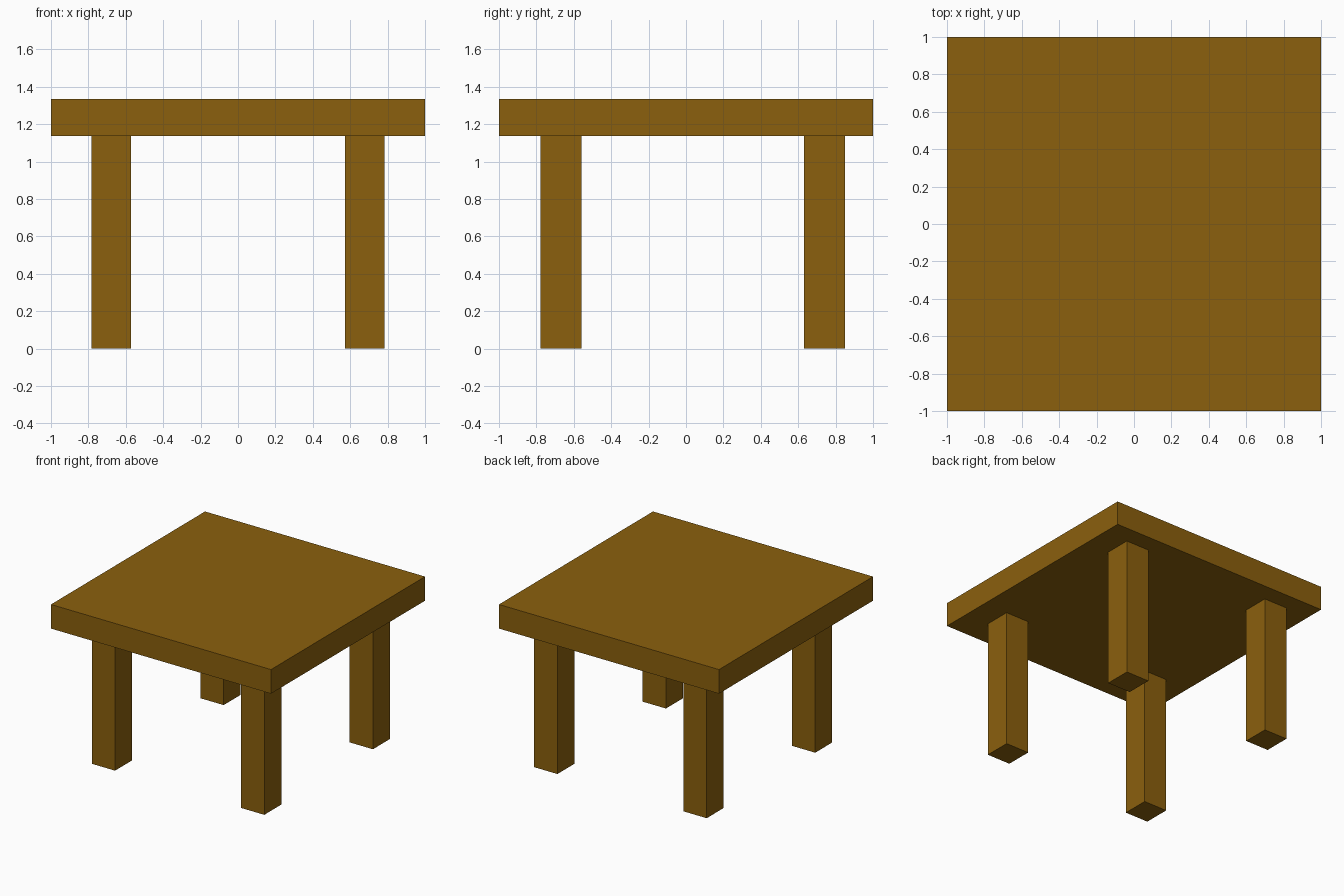
import bpy

if "Cube" in bpy.data.objects:
    bpy.data.objects.remove(bpy.data.objects["Cube"])

wood = bpy.data.materials.new("brown wood")
wood.diffuse_color = (0.258, 0.117, 0.004, 1.0)
wood.use_nodes = True
wood.node_tree.nodes["Principled BSDF"].inputs["Base Color"].default_value = wood.diffuse_color


def box(name, lo, hi):
    """Axis-aligned box between two corners, with its origin at the centre."""
    centre = [(a + b) / 2 for a, b in zip(lo, hi)]
    bpy.ops.mesh.primitive_cube_add(size=1, location=centre)
    ob = bpy.context.object
    ob.name = name
    ob.scale = [b - a for a, b in zip(lo, hi)]
    bpy.ops.object.transform_apply(location=False, rotation=False, scale=True)
    ob.data.materials.append(wood)
    return ob


LEG_TOP, TOP = 1.138, 1.336

# Table top
box("table_top", (-1, -1, LEG_TOP), (1, 1, TOP))

# Four legs: mirrored in x, slightly offset towards the back in y
for row, y0, y1 in (("front", -0.778, -0.558), ("back", 0.632, 0.851)):
    for side, x0, x1 in (("left", -0.784, -0.573), ("right", 0.573, 0.784)):
        box(f"{row}_{side}_leg", (x0, y0, 0), (x1, y1, LEG_TOP))
